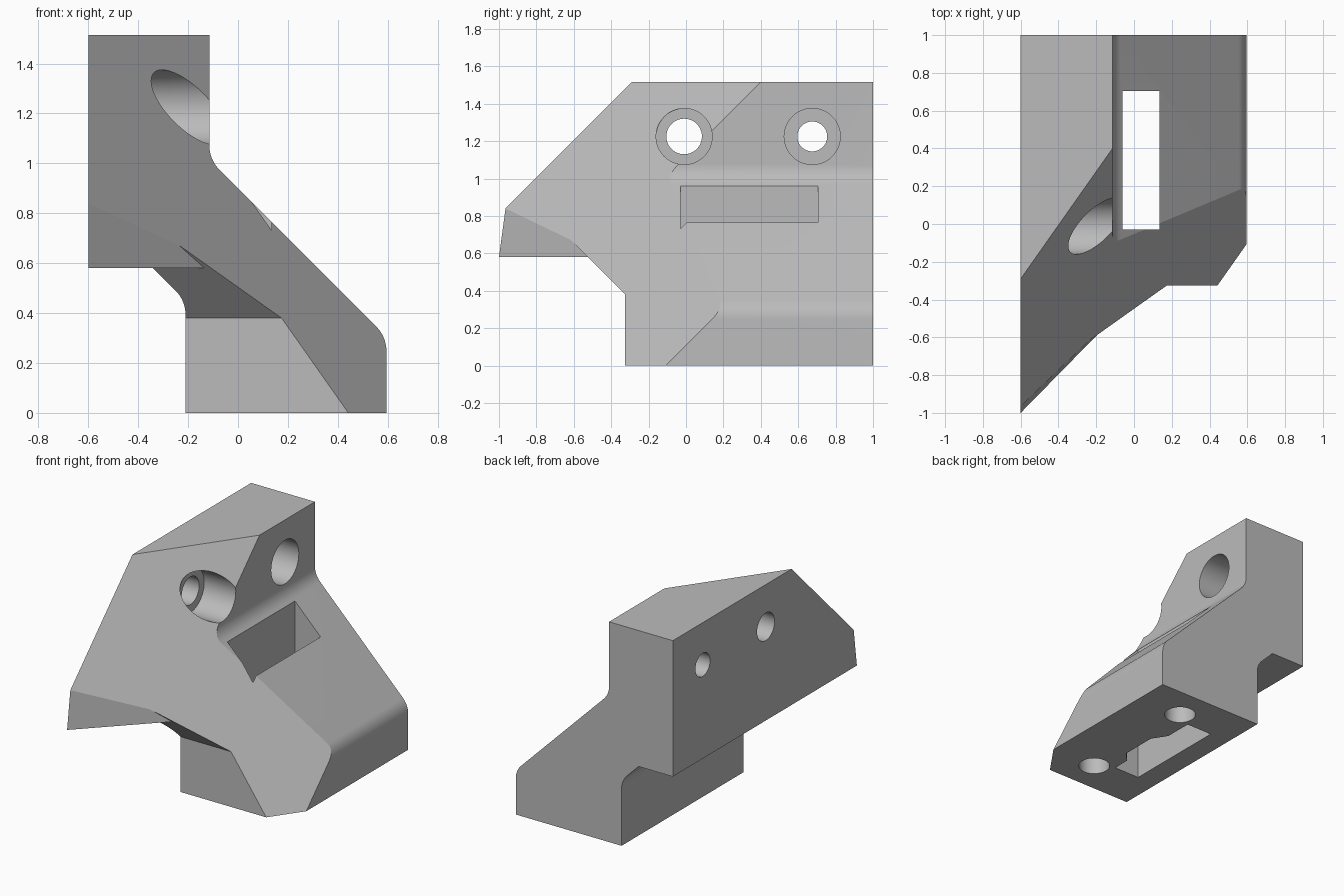
import bpy, bmesh
from math import cos, sin, radians, tan
from mathutils import Vector, Matrix

cube = bpy.data.objects.get("Cube")
if cube:
    bpy.data.objects.remove(cube, do_unlink=True)

grey = bpy.data.materials.new("plain grey")
grey.use_nodes = True
colour = (0.5, 0.5, 0.5, 1)
grey.diffuse_color = colour
grey.node_tree.nodes["Principled BSDF"].inputs["Base Color"].default_value = colour


def new_object(name, bm):
    bmesh.ops.recalc_face_normals(bm, faces=bm.faces[:])
    mesh = bpy.data.meshes.new(name)
    bm.to_mesh(mesh)
    bm.free()
    mesh.materials.append(grey)
    ob = bpy.data.objects.new(name, mesh)
    bpy.context.collection.objects.link(ob)
    return ob


def prism(points, axis, start, end):
    """Extrude a 2D outline along the x, y or z axis."""
    place = {"x": lambda a, b: (start, a, b),
             "y": lambda a, b: (a, start, b),
             "z": lambda a, b: (a, b, start)}[axis]
    bm = bmesh.new()
    face = bm.faces.new([bm.verts.new(place(*p)) for p in points])
    ext = bmesh.ops.extrude_face_region(bm, geom=[face])
    shift = Vector([end - start if c == axis else 0 for c in "xyz"])
    verts = [g for g in ext["geom"] if isinstance(g, bmesh.types.BMVert)]
    bmesh.ops.translate(bm, verts=verts, vec=shift)
    return bm


def slice_off(bm, point, normal):
    """Remove everything on the normal's side and cap the cut."""
    cut = bmesh.ops.bisect_plane(bm, geom=bm.verts[:] + bm.edges[:] + bm.faces[:],
                                 plane_co=point, plane_no=normal, clear_outer=True)
    edges = [g for g in cut["geom_cut"] if isinstance(g, bmesh.types.BMEdge)]
    bmesh.ops.holes_fill(bm, edges=edges)


def circle(a, b, r, n=48):
    return [(a + r * cos(radians(360 * i / n)), b + r * sin(radians(360 * i / n)))
            for i in range(n)]


def fillet(x, z, side, turn, r=0.14, n=8):
    """Round the corner between a vertical wall and a 45 degree slope."""
    t = r * tan(radians(22.5))
    arc = []
    for i in range(n + 1):
        a = radians(45 * i / n)
        arc.append((x + side * r * (1 - cos(a)), z - side * (-t + r * sin(a))))
    return arc if turn > 0 else arc[::-1]


# Side outline: upright back wall, sloping web and foot
outline = [(-0.6, 0.58), (-0.6, 1.515), (-0.115, 1.515)]
outline += fillet(-0.115, 1.015, 1, 1)
outline += fillet(0.595, 0.305, -1, -1)
outline += [(0.595, 0), (-0.21, 0)]
outline += fillet(-0.21, 0.45, -1, 1)
outline += [(-0.34, 0.58)]
bm = prism(outline, "y", -1.3, 1)

# Large slanted front face
slice_off(bm, (-0.6, -0.29, 1.515), (1.42, -1, 1))
bracket = new_object("bracket_body", bm)

cutters = []


def cutter(name, bm):
    ob = new_object(name, bm)
    ob.hide_render = True
    cutters.append(ob)


# Front of the foot and the slope beneath the overhang
cutter("foot_front_cutter", prism([(-1.4, -0.1), (-0.325, -0.1), (-0.325, 0.38),
                                   (-0.525, 0.58), (-1.4, 0.58)], "x", -1, 1))

# Steep trimmed face at the tip of the overhang
tip = prism([(-1.4, 0.5), (-0.445, 0.5), (-1.1, 1.155), (-1.4, 1.155)], "x", -1, 1)
slice_off(tip, (-0.6, -1, 0.58), (-1.02, 1, -0.135))
cutter("tip_cutter", tip)

# Counterbored screw holes through the upright wall
for label, y, bore in (("front", -0.01, 0.095), ("rear", 0.675, 0.08)):
    cutter(label + "_counterbore_cutter", prism(circle(y, 1.225, 0.15), "x", -0.355, 0.5))
    cutter(label + "_bore_cutter", prism(circle(y, 1.225, bore), "x", -0.8, 0))

# Rectangular slot through the web, with a shallow side relief below
cutter("slot_cutter", prism([(-0.06, -0.03), (0.135, -0.03), (0.135, 0.705),
                             (-0.06, 0.705)], "z", -0.1, 1.2))
cutter("relief_cutter", prism([(0.1, 0.09), (0.135, 0.09), (0.2, 0.16), (0.2, 0.41),
                               (0.135, 0.51), (0.1, 0.51)], "z", -0.1, 0.25))

# Blind holes in the base
for label, y in (("front", -0.1), ("rear", 0.77)):
    cutter(label + "_base_hole_cutter", prism(circle(0.255, y, 0.1), "z", -0.1, 0.25))

# Apply all the cuts, then discard the cutters
for c in cutters:
    mod = bracket.modifiers.new(c.name, "BOOLEAN")
    mod.operation = "DIFFERENCE"
    mod.solver = "EXACT"
    mod.object = c
bpy.context.view_layer.update()
graph = bpy.context.evaluated_depsgraph_get()
result = bpy.data.meshes.new_from_object(bracket.evaluated_get(graph))
bracket.modifiers.clear()
bracket.data = result
for c in cutters:
    bpy.data.objects.remove(c, do_unlink=True)

# Smooth the fillets and bores, keep the other edges crisp
bpy.ops.object.select_all(action="DESELECT")
bracket.select_set(True)
bpy.context.view_layer.objects.active = bracket
bpy.ops.object.shade_smooth_by_angle(angle=radians(25))
